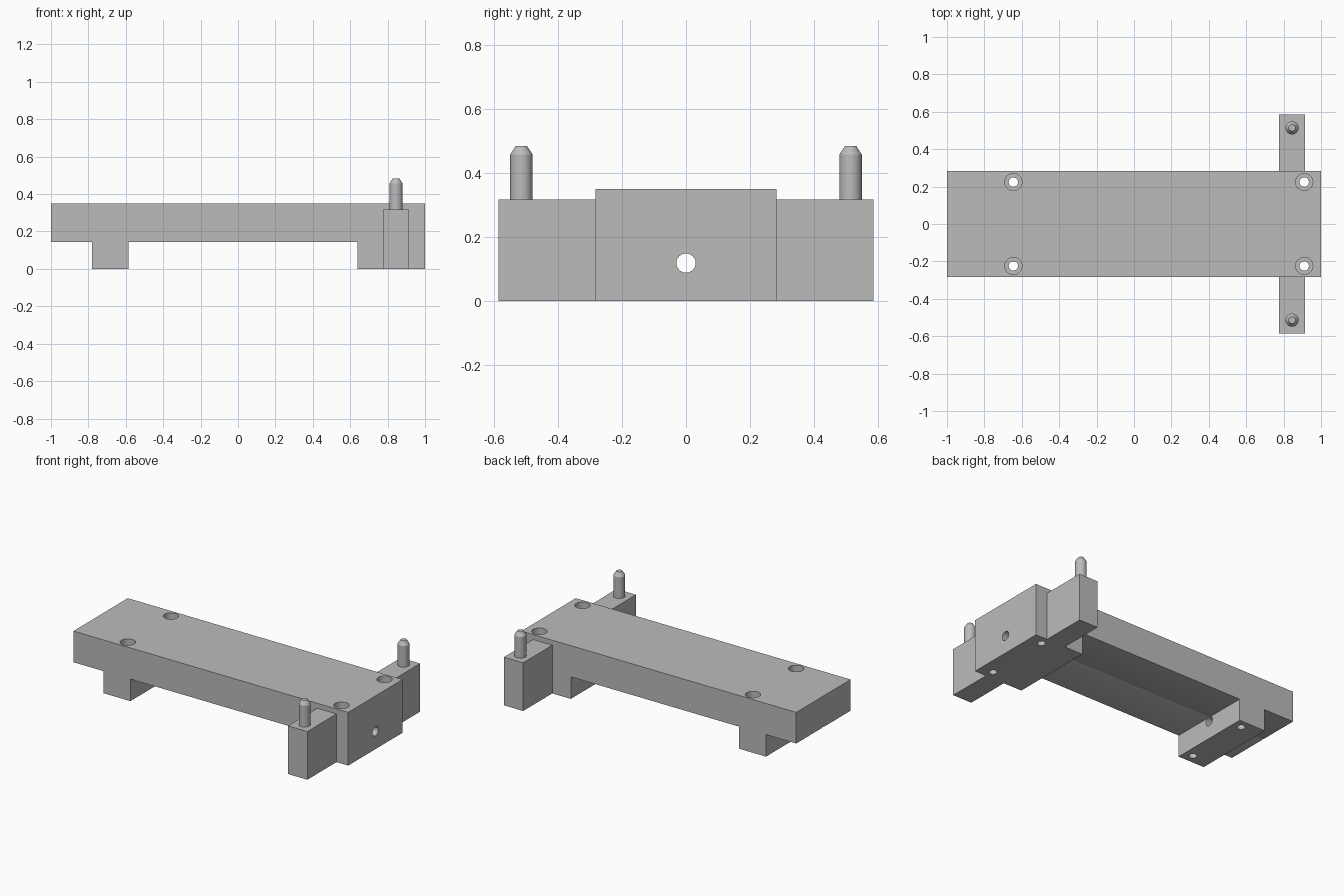
import bpy, bmesh, math
from mathutils import Matrix, Vector

cube = bpy.data.objects.get("Cube")
if cube:
    bpy.data.objects.remove(cube, do_unlink=True)

grey = bpy.data.materials.new("machined grey")
grey.use_nodes = True
colour = (0.5, 0.5, 0.5, 1)
grey.diffuse_color = colour
grey.node_tree.nodes["Principled BSDF"].inputs["Base Color"].default_value = colour


def make_object(name, bm):
    bmesh.ops.recalc_face_normals(bm, faces=bm.faces)
    mesh = bpy.data.meshes.new(name)
    bm.to_mesh(mesh)
    bm.free()
    mesh.materials.append(grey)
    obj = bpy.data.objects.new(name, mesh)
    bpy.context.collection.objects.link(obj)
    return obj


def smooth(obj):
    bpy.ops.object.select_all(action='DESELECT')
    obj.select_set(True)
    bpy.context.view_layer.objects.active = obj
    bpy.ops.object.shade_smooth_by_angle(angle=math.radians(30))


def turned(bm, profile, matrix, steps=40):
    """Revolve a (radius, height) profile about its axis and close the ends."""
    rings = []
    for r, h in profile:
        rings.append([bm.verts.new(matrix @ Vector((r * math.cos(a), r * math.sin(a), h)))
                      for a in (math.tau * i / steps for i in range(steps))])
    for low, high in zip(rings, rings[1:]):
        for i in range(steps):
            j = (i + 1) % steps
            bm.faces.new((low[i], low[j], high[j], high[i]))
    bm.faces.new(rings[0][::-1])
    bm.faces.new(rings[-1])


# Base plate with its two feet: side profile extruded across the width
HALF_WIDTH, TOP, UNDERSIDE = 0.283, 0.35, 0.145
outline = [(-1, TOP), (-1, UNDERSIDE), (-0.78, UNDERSIDE), (-0.78, 0), (-0.585, 0),
           (-0.585, UNDERSIDE), (0.64, UNDERSIDE), (0.64, 0), (1, 0), (1, TOP)]
bm = bmesh.new()
face = bm.faces.new([bm.verts.new((x, -HALF_WIDTH, z)) for x, z in outline])
extruded = bmesh.ops.extrude_face_region(bm, geom=[face])["geom"]
bmesh.ops.translate(bm, vec=(0, 2 * HALF_WIDTH, 0),
                    verts=[v for v in extruded if isinstance(v, bmesh.types.BMVert)])
base = make_object("base_plate", bm)

# Cutter: four counterbored screw holes and one long bore
bm = bmesh.new()
screw_hole = [(0.025, -0.1), (0.025, 0.28), (0.046, 0.28), (0.046, 0.45)]
for x in (-0.645, 0.91):
    for side in (-1, 1):
        turned(bm, screw_hole, Matrix.Translation((x, side * 0.224, 0)))
turned(bm, [(0.03, -1.2), (0.03, 1.2)],
       Matrix.Translation((0, 0, 0.118)) @ Matrix.Rotation(math.pi / 2, 4, 'Y'))
cutter = make_object("hole_cutter", bm)
cutter.hide_render = True

cut = base.modifiers.new("holes", 'BOOLEAN')
cut.object = cutter
cut.operation = 'DIFFERENCE'
cut.solver = 'EXACT'
bpy.context.view_layer.objects.active = base
bpy.ops.object.modifier_apply(modifier=cut.name)
bpy.data.objects.remove(cutter, do_unlink=True)
smooth(base)

# Side arms, each with a chamfered locating pin
ARM_X, ARM_WIDTH, ARM_END, ARM_TOP = 0.845, 0.14, 0.586, 0.317
arm_length = ARM_END - HALF_WIDTH
pin_profile = [(0.035, ARM_TOP), (0.035, 0.457), (0.018, 0.483)]
for side, label in ((-1, "front"), (1, "back")):
    bm = bmesh.new()
    centre = Vector((ARM_X, side * (HALF_WIDTH + arm_length / 2), ARM_TOP / 2))
    bmesh.ops.create_cube(bm, size=1, matrix=Matrix.Translation(centre)
                          @ Matrix.Diagonal((ARM_WIDTH, arm_length, ARM_TOP, 1)))
    make_object(label + "_arm", bm)

    bm = bmesh.new()
    turned(bm, pin_profile, Matrix.Translation((ARM_X, side * 0.514, 0)))
    smooth(make_object(label + "_pin", bm))
